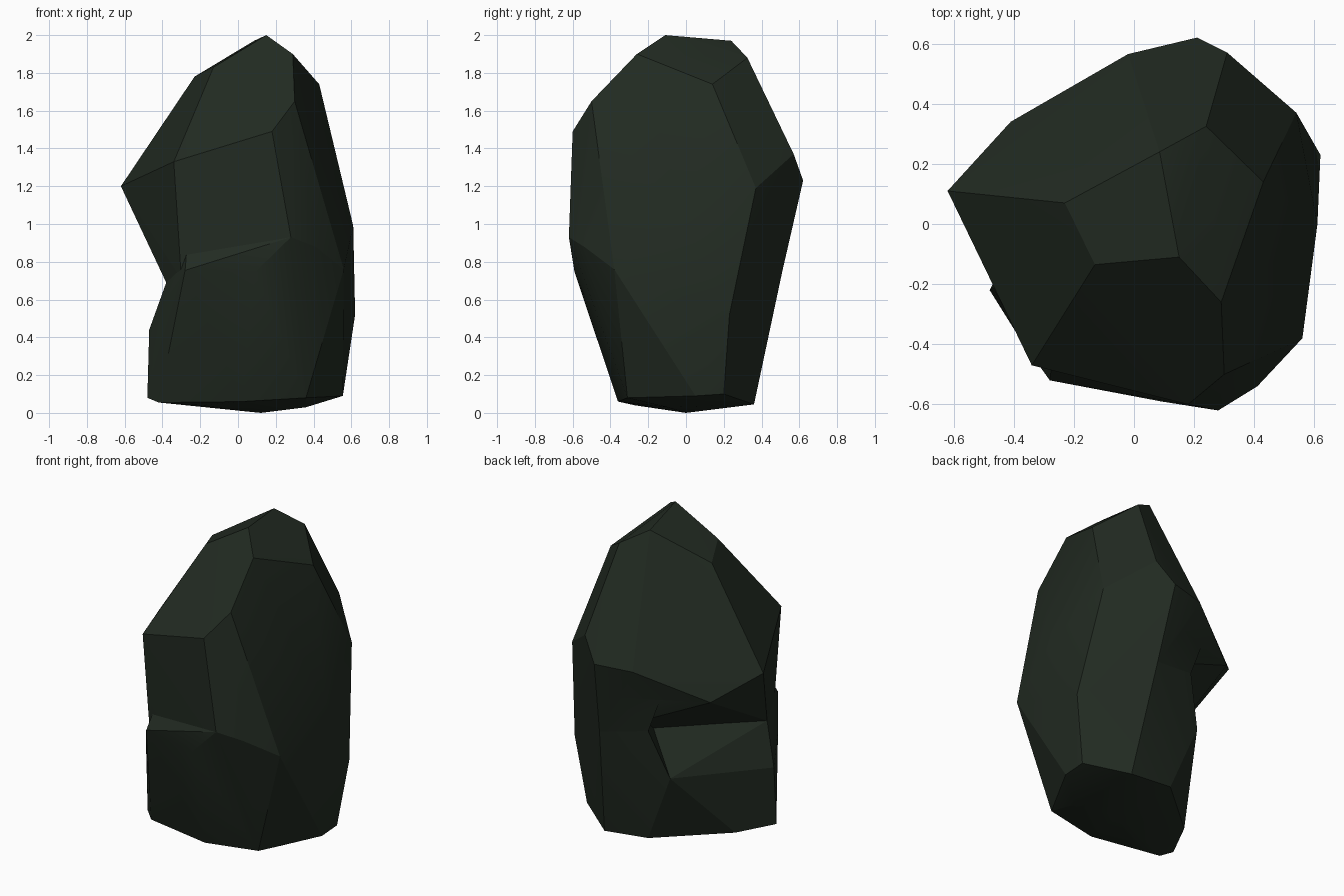
import bpy
import bmesh
import math

default_cube = bpy.data.objects.get("Cube")
if default_cube:
    bpy.data.objects.remove(default_cube, do_unlink=True)


def flat_material(name, colour):
    material = bpy.data.materials.new(name)
    material.use_nodes = True
    material.diffuse_color = colour
    shader = material.node_tree.nodes["Principled BSDF"]
    shader.inputs["Base Color"].default_value = colour
    shader.inputs["Roughness"].default_value = 0.9
    return material


def hull_object(name, corners, material):
    """Chiselled block: the convex hull around a handful of corners."""
    bm = bmesh.new()
    for corner in corners:
        bm.verts.new(corner)
    result = bmesh.ops.convex_hull(bm, input=bm.verts[:])
    spare = set(result["geom_interior"]) | set(result["geom_unused"])
    spare_verts = [item for item in spare if isinstance(item, bmesh.types.BMVert)]
    bmesh.ops.delete(bm, geom=spare_verts, context="VERTS")
    bmesh.ops.recalc_face_normals(bm, faces=bm.faces[:])
    mesh = bpy.data.meshes.new(name)
    bm.to_mesh(mesh)
    bm.free()
    mesh.materials.append(material)
    obj = bpy.data.objects.new(name, mesh)
    bpy.context.scene.collection.objects.link(obj)
    return obj


def fuse(body, block):
    """Join a block to the body as one solid, then remove the block."""
    union = body.modifiers.new("fuse", "BOOLEAN")
    union.operation = "UNION"
    union.solver = "EXACT"
    union.object = block
    bpy.context.view_layer.update()
    depsgraph = bpy.context.evaluated_depsgraph_get()
    fused = bpy.data.meshes.new_from_object(body.evaluated_get(depsgraph))
    body.modifiers.clear()
    body.data = fused
    bpy.data.objects.remove(block, do_unlink=True)


stone = flat_material("dark mossy stone", (0.016, 0.024, 0.016, 1.0))

# Crown: the chipped peak
crown = [
    (0.15, -0.11, 2.0), (0.085, 0.24, 1.97), (0.24, 0.325, 1.88),
    (0.29, -0.26, 1.9), (0.43, 0.14, 1.74),
    (-0.13, -0.135, 1.83), (-0.23, 0.07, 1.78),
]

# Shoulders: the widest ring, with an overhang on the back
overhang_lip = (-0.19, 0.45, 1.18)
back_corner = (0.21, 0.62, 1.23)
shoulders = [
    (0.3, -0.5, 1.65), (0.18, -0.6, 1.49), (-0.34, -0.47, 1.33),
    (-0.62, 0.11, 1.2), (-0.41, 0.34, 1.045), overhang_lip,
    (-0.02, 0.565, 1.22), back_corner, (0.31, 0.57, 1.37),
    (0.54, 0.37, 1.19),
]

# Waist: corners shared by the upper and lower blocks
back_waist = (0.25, 0.51, 0.75)
waist = [
    (0.28, -0.62, 0.93), (0.41, -0.54, 0.88), (0.56, -0.38, 0.76),
    (0.61, 0, 0.99), (0.62, 0.23, 0.52), back_waist,
    (-0.38, -0.27, 0.69),
]

# Underside of the upper block: recessed front and ceiling of the back notch
undercut = [
    (-0.3, -0.455, 0.71), (0.1, -0.55, 0.71),
    (0.08, 0.36, 0.78), (-0.125, 0.16, 0.85), (-0.267, -0.13, 0.75),
]

# Top rim of the lower block: front step and sloping ledge below the notch
ledge_corner = (-0.155, 0.38, 0.51)
ledge = [
    (-0.28, -0.52, 0.755), (0.09, -0.59, 0.745), (-0.27, -0.44, 0.88),
    (-0.38, -0.38, 0.6), (-0.47, -0.21, 0.44), ledge_corner,
    (-0.116, 0.1, 0.68),
]

# Foot: bevelled rim and nearly flat underside
back_foot = (0.32, 0.36, 0.045)
foot = [
    (-0.48, -0.22, 0.08), (-0.42, -0.27, 0.055), (0.02, -0.36, 0.06),
    (0.36, -0.31, 0.08), (0.555, 0.05, 0.09), (0.555, 0.2, 0.1),
    back_foot, (-0.2, -0.27, 0.04), (-0.36, 0.02, 0.085),
    (0.36, -0.1, 0.03), (0.12, 0, 0), (0.02, 0.35, 0.075),
]

# Ribs: close the left half of the notch on the back
rib_edge = (-0.05, 0.45, 0.81)
upper_rib = [
    back_corner, back_waist, overhang_lip, rib_edge,
    (0.1, 0.2, 0.8), (0.1, 0.2, 1.1),
]
lower_rib = [
    rib_edge, ledge_corner, back_waist, back_foot,
    (0.1, 0.2, 0.2), (0.1, 0.2, 0.75),
]

boulder = hull_object("boulder", crown + shoulders + waist + undercut, stone)
fuse(boulder, hull_object("boulder_base", waist + ledge + foot, stone))
fuse(boulder, hull_object("upper_rib", upper_rib, stone))
fuse(boulder, hull_object("lower_rib", lower_rib, stone))

# Soft facets with crisp ridges
for obj in bpy.context.selected_objects:
    obj.select_set(False)
boulder.select_set(True)
bpy.context.view_layer.objects.active = boulder
bpy.ops.object.shade_smooth_by_angle(angle=math.radians(20))
